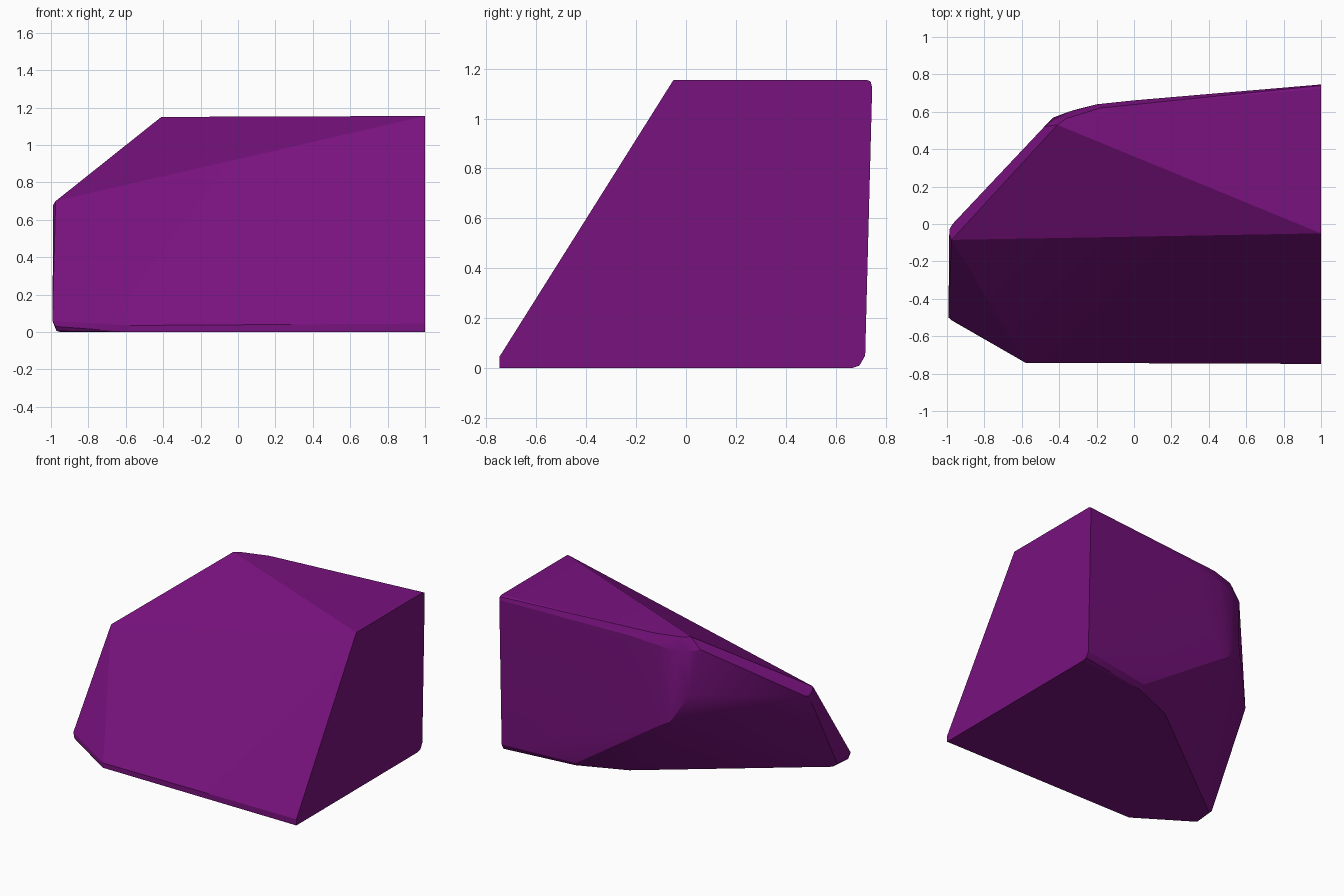
import bpy, bmesh, math

# Cut right end: (y, z) outline, all at x = 1
right_end = [(-0.748, 0.0), (-0.748, 0.045), (-0.05, 1.155), (0.725, 1.155),
             (0.74, 1.148), (0.746, 1.125), (0.718, 0.05), (0.695, 0.01), (0.665, 0.0)]
points = [(1.0, y, z) for y, z in right_end]

# Front foot and the blunt left tip
points += [(-0.58, -0.742, 0.0), (-0.58, -0.742, 0.035),
           (-0.975, -0.515, 0.03), (-0.992, -0.50, 0.06), (-0.97, -0.50, 0.005),
           (-0.95, -0.35, 0.0), (-0.98, -0.36, 0.03), (-0.975, -0.085, 0.70),
           (-0.988, -0.06, 0.68), (-0.985, -0.025, 0.655), (-0.97, 0.0, 0.66)]

# Top rear corner, rounded down into the back
points += [(-0.41, 0.53, 1.15), (-0.48, 0.52, 1.07), (-0.45, 0.545, 1.06),
           (-0.42, 0.565, 1.06), (-0.35, 0.60, 1.05), (-0.20, 0.64, 1.08),
           (0.0, 0.661, 1.10), (-0.36, 0.565, 1.148), (-0.18, 0.62, 1.149)]

# Soft corner running down the back to the undercut base
points += [(-0.47, 0.53, 0.95), (-0.43, 0.57, 0.74), (-0.30, 0.615, 0.52),
           (-0.22, 0.625, 0.48), (0.45, 0.64, 0.03), (0.47, 0.615, 0.0),
           (0.13, 0.475, 0.0), (0.12, 0.50, 0.03)]

# Wrap the points in a faceted solid
mesh = bpy.data.meshes.new("faceted_block")
bm = bmesh.new()
for p in points:
    bm.verts.new(p)
hull = bmesh.ops.convex_hull(bm, input=bm.verts[:])
inside = {v for v in hull["geom_interior"] + hull["geom_unused"]
          if isinstance(v, bmesh.types.BMVert)}
bmesh.ops.delete(bm, geom=list(inside), context='VERTS')
bmesh.ops.recalc_face_normals(bm, faces=bm.faces[:])
bm.to_mesh(mesh)
bm.free()

block = bpy.data.objects.new("faceted_block", mesh)
bpy.context.collection.objects.link(block)

# Purple surface
purple = bpy.data.materials.new("purple")
purple.diffuse_color = (0.19, 0.006, 0.21, 1.0)
mesh.materials.append(purple)

# Soften only the shallow creases
bpy.context.view_layer.objects.active = block
block.select_set(True)
bpy.ops.object.shade_smooth_by_angle(angle=math.radians(15))
